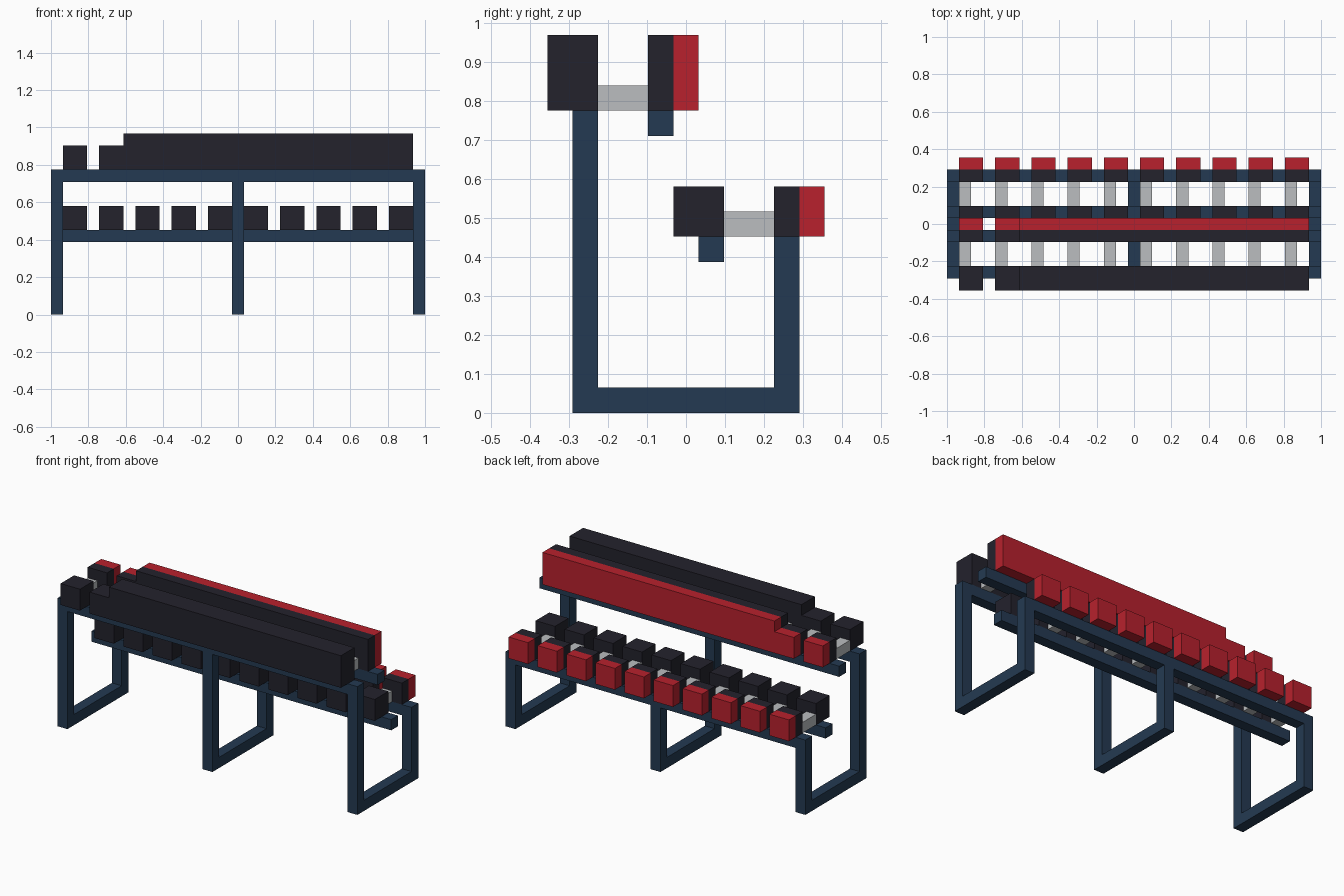
import bpy
import bmesh
from mathutils import Vector

cube = bpy.data.objects.get("Cube")
if cube:
    bpy.data.objects.remove(cube, do_unlink=True)

U = 2 / 31  # one grid unit: the whole rack is 31 units wide


def material(name, rgb):
    linear = [((c / 255 + 0.055) / 1.055) ** 2.4 for c in rgb]
    mat = bpy.data.materials.new(name)
    mat.use_nodes = True
    mat.diffuse_color = (*linear, 1)
    bsdf = next(n for n in mat.node_tree.nodes if n.type == 'BSDF_PRINCIPLED')
    bsdf.inputs["Base Color"].default_value = (*linear, 1)
    bsdf.inputs["Roughness"].default_value = 0.8
    return mat


NAVY = material("navy steel", (36, 58, 82))
BLACK = material("black rubber", (35, 34, 44))
RED = material("red end cap", (184, 33, 45))
GREY = material("grey grip", (187, 190, 192))


def blocks(name, mat, boxes):
    """One object from boxes given as (x range, y range, z range) in grid units."""
    bm = bmesh.new()
    for ranges in boxes:
        lo = Vector([r[0] for r in ranges]) * U
        hi = Vector([r[1] for r in ranges]) * U
        size, mid = hi - lo, (lo + hi) / 2
        for v in bmesh.ops.create_cube(bm, size=1)["verts"]:
            v.co = Vector([v.co[i] * size[i] + mid[i] for i in range(3)])
    mesh = bpy.data.meshes.new(name)
    bm.to_mesh(mesh)
    bm.free()
    mesh.materials.append(mat)
    obj = bpy.data.objects.new(name, mesh)
    bpy.context.collection.objects.link(obj)
    return obj


# Three U-shaped leg frames
for side, x in (("right", -15), ("middle", 0), ("left", 15)):
    xr = (x - 0.5, x + 0.5)
    blocks(side + "_leg_frame", NAVY, [
        (xr, (-4.5, 4.5), (0, 1)),
        (xr, (-4.5, -3.5), (1, 11)),
        (xr, (3.5, 4.5), (1, 6)),
    ])

# Two rails for each tier
for name, y, z in (("upper_front_rail", -4.5, 11), ("upper_back_rail", -1.5, 11),
                   ("lower_front_rail", 0.5, 6), ("lower_back_rail", 3.5, 6)):
    blocks(name, NAVY, [((-15.5, 15.5), (y, y + 1), (z, z + 1))])


def dumbbell_row(name, y, z, weights):
    """A row of weights; each weight is (x start, width, height)."""
    def part(y0, y1):
        return [((x, x + w), (y + y0, y + y1), (z, z + h)) for x, w, h in weights]
    blocks(name + "_front_heads", BLACK, part(0, 2))
    blocks(name + "_back_heads", BLACK, part(4, 5))
    blocks(name + "_end_caps", RED, part(5, 6))
    blocks(name + "_grips", GREY, [
        ((x, x + 1), (y + 2, y + 4), (z, z + 1))
        for x in (-14.5 + 3 * i for i in range(10))])


# Small spaced weights below; two small and a solid run of big ones above
dumbbell_row("lower_weights", -0.5, 7, [(-14.5 + 3 * i, 2, 2) for i in range(10)])
dumbbell_row("upper_weights", -5.5, 12, [(-14.5, 2, 2), (-11.5, 2, 2), (-9.5, 24, 3)])
